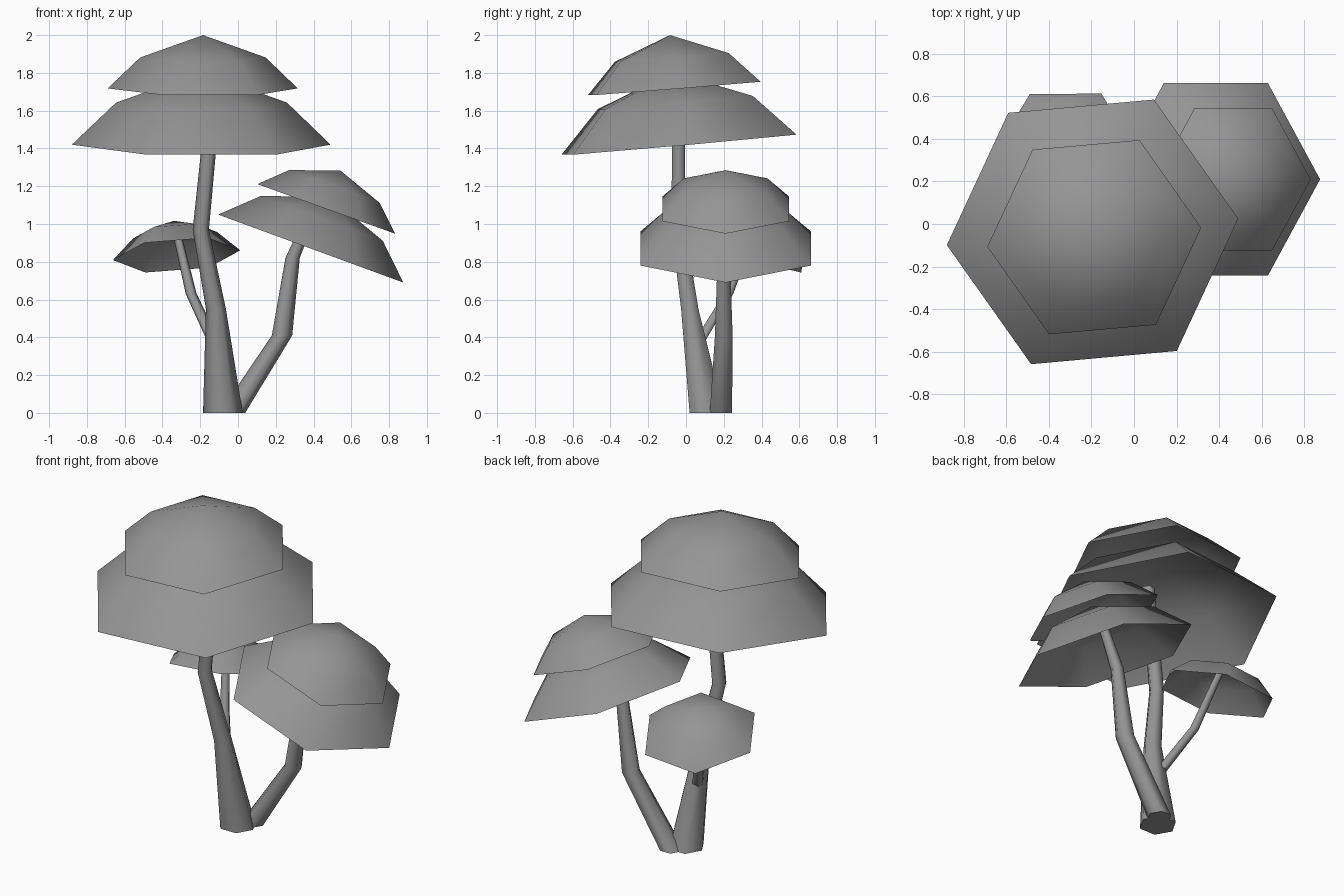
import bpy, bmesh, math
from mathutils import Vector, Matrix

cube = bpy.data.objects.get("Cube")
if cube:
    bpy.data.objects.remove(cube, do_unlink=True)

GREY = (0.3, 0.3, 0.3, 1.0)
SIDES = 6

material = bpy.data.materials.new("plain grey")
material.use_nodes = True
material.diffuse_color = GREY
material.node_tree.nodes["Principled BSDF"].inputs["Base Color"].default_value = GREY


def finish(bm, name):
    bmesh.ops.recalc_face_normals(bm, faces=bm.faces)
    mesh = bpy.data.meshes.new(name)
    bm.to_mesh(mesh)
    bm.free()
    mesh.materials.append(material)
    obj = bpy.data.objects.new(name, mesh)
    bpy.context.collection.objects.link(obj)
    return obj


def ring(bm, radius, z, turn=0.0):
    angles = [turn + math.tau * i / SIDES for i in range(SIDES)]
    return [bm.verts.new((radius * math.cos(a), radius * math.sin(a), z)) for a in angles]


def bridge(bm, low, high):
    for i in range(SIDES):
        j = (i + 1) % SIDES
        bm.faces.new((low[i], low[j], high[j], high[i])).smooth = True


def canopy(name, centre, radius, slope, turn=0.0):
    """Open six-sided dome whose rim plane rises by slope along x and y."""
    bm = bmesh.new()
    rim = ring(bm, radius, 0, turn)
    shoulder = ring(bm, radius * 0.66, radius * 0.325, turn)
    apex = bm.verts.new((0, 0, radius * 0.56))
    bridge(bm, rim, shoulder)
    for i in range(SIDES):
        bm.faces.new((shoulder[i], shoulder[(i + 1) % SIDES], apex)).smooth = True
    normal = Vector((-slope[0], -slope[1], 1))
    tilt = Vector((0, 0, 1)).rotation_difference(normal).to_matrix().to_4x4()
    bm.transform(Matrix.Translation(centre) @ tilt)
    return finish(bm, name)


def stem(name, path):
    """Tapered bent stem through level rings given as (x, y, z, radius)."""
    bm = bmesh.new()
    rings = []
    for x, y, z, radius in path:
        verts = ring(bm, radius, 0)
        bmesh.ops.translate(bm, verts=verts, vec=(x, y, z))
        rings.append(verts)
    for low, high in zip(rings, rings[1:]):
        bridge(bm, low, high)
    # Flat ends with crisp borders
    for end in (rings[0], rings[-1]):
        cap = bm.faces.new(end)
        cap.smooth = False
        for edge in cap.edges:
            edge.smooth = False
    return finish(bm, name)


# Trunk and branches
stem("main_trunk", [(-0.08, 0.11, 0, 0.105), (-0.117, 0.02, 0.55, 0.053),
                    (-0.197, -0.04, 0.97, 0.043), (-0.135, -0.04, 1.6, 0.038)])
stem("left_trunk", [(-0.03, 0.185, 0, 0.068), (0.233, 0.2, 0.41, 0.054),
                    (0.289, 0.2, 0.82, 0.038), (0.425, 0.2, 1.14, 0.025)])
stem("back_branch", [(-0.12, 0.06, 0.36, 0.034), (-0.248, 0.225, 0.63, 0.029),
                     (-0.33, 0.36, 0.98, 0.022)])

# Foliage canopies
canopy("main_lower_canopy", (-0.195, -0.037, 1.42), 0.688, (-0.008, 0.089), math.radians(5.2))
canopy("main_upper_canopy", (-0.187, -0.062, 1.718), 0.505, (-0.007, 0.08), math.radians(5.1))
canopy("left_lower_canopy", (0.385, 0.21, 0.87), 0.522, (-0.367, 0))
canopy("left_upper_canopy", (0.467, 0.21, 1.08), 0.387, (-0.36, 0))
canopy("back_canopy", (-0.325, 0.33, 0.835), 0.338, (0.08, -0.28))
